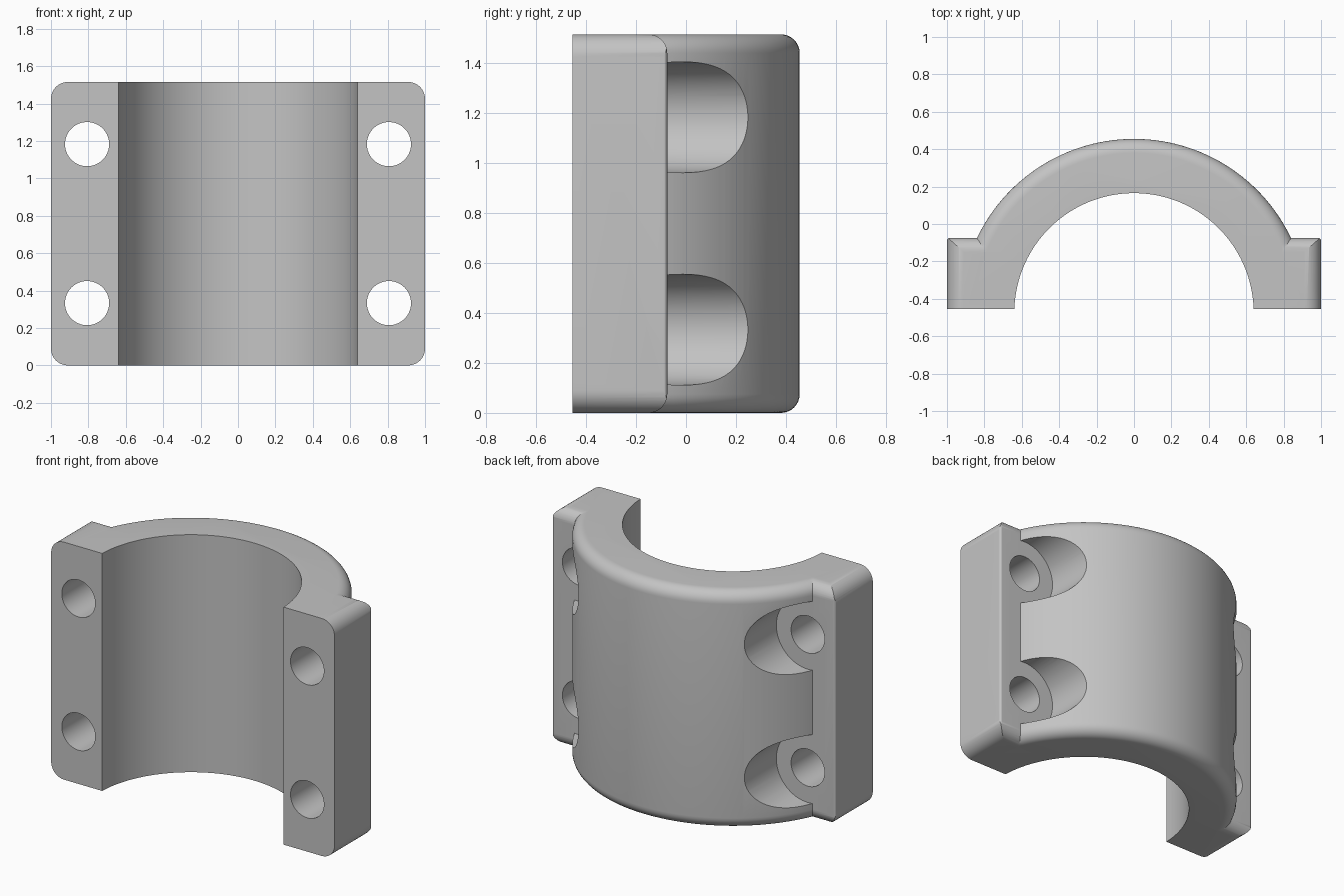
import bpy, bmesh
from math import sin, cos, pi
from mathutils import Matrix, Vector

cube = bpy.data.objects.get("Cube")
if cube:
    bpy.data.objects.remove(cube, do_unlink=True)

HEIGHT, FRONT, BACK = 1.515, -0.455, -0.075   # overall height, flange depth range
AXIS_Y, R_IN, R_OUT = -0.475, 0.64, 0.93      # bore axis and shell radii
BOLT_X, BOLT_Z = 0.807, (0.333, 1.183)

grey = bpy.data.materials.new("light_grey")
grey.use_nodes = True
grey.diffuse_color = (0.55, 0.55, 0.55, 1)
grey.node_tree.nodes["Principled BSDF"].inputs["Base Color"].default_value = (0.55, 0.55, 0.55, 1)


def finish(name, bm):
    bmesh.ops.recalc_face_normals(bm, faces=bm.faces)
    mesh = bpy.data.meshes.new(name)
    bm.to_mesh(mesh)
    bm.free()
    mesh.materials.append(grey)
    obj = bpy.data.objects.new(name, mesh)
    bpy.context.collection.objects.link(obj)
    return obj


def cylinder(name, radius, start, length, along_y=False, sides=64, fillet=0):
    """Cylinder from a start point along +z or +y, optionally with rounded rims."""
    bm = bmesh.new()
    bmesh.ops.create_cone(bm, cap_ends=True, segments=sides, radius1=radius,
                          radius2=radius, depth=length,
                          matrix=Matrix.Translation((0, 0, length / 2)))
    if fillet:
        rims = [e for e in bm.edges if abs(e.verts[0].co.z - e.verts[1].co.z) < 1e-5]
        bmesh.ops.bevel(bm, geom=rims, offset=fillet, segments=8, profile=0.5,
                        affect='EDGES')
    turn = Matrix.Rotation(-pi / 2, 4, 'X') if along_y else Matrix()
    bm.transform(Matrix.Translation(start) @ turn)
    return finish(name, bm)


def prism(name, axis, corners, low, high, steps=10):
    """Extrude a rectangle along an axis; corners are (u, v, radius), anticlockwise."""
    mid = [sum(c[i] for c in corners) / 4 for i in (0, 1)]
    bm = bmesh.new()
    ring = []
    for k, (u, v, r) in enumerate(corners):
        cu = u + (r if u < mid[0] else -r)
        cv = v + (r if v < mid[1] else -r)
        for i in range(steps + 1 if r else 1):
            a = pi + (k + i / steps) * pi / 2
            point = [cu + r * cos(a), cv + r * sin(a)]
            point.insert(axis, low)
            ring.append(bm.verts.new(point))
    face = bm.faces.new(ring)
    new = bmesh.ops.extrude_face_region(bm, geom=[face])["geom"]
    shift = Vector((0, 0, 0))
    shift[axis] = high - low
    bmesh.ops.translate(bm, vec=shift,
                        verts=[g for g in new if isinstance(g, bmesh.types.BMVert)])
    return finish(name, bm)


def combine(target, tool, operation):
    """Apply a boolean and discard the tool."""
    mod = target.modifiers.new("boolean", 'BOOLEAN')
    mod.operation, mod.object, mod.solver = operation, tool, 'EXACT'
    bpy.context.view_layer.objects.active = target
    bpy.ops.object.modifier_apply(modifier=mod.name)
    bpy.data.objects.remove(tool, do_unlink=True)


def rectangle(u0, u1, v0, v1, radii):
    return list(zip((u0, u1, u1, u0), (v0, v0, v1, v1), radii))


# Flange block: rounded front outline, filleted back edges
flange = prism("flange", 1, rectangle(-1, 1, 0, HEIGHT, [0.09] * 4), FRONT, BACK)
side = prism("side_outline", 0, rectangle(FRONT, BACK, 0, HEIGHT, (0, 0.075, 0.075, 0)), -1.2, 1.2)
plan = prism("plan_outline", 2, rectangle(-1, 1, FRONT, BACK, (0, 0, 0.015, 0.015)), -0.2, HEIGHT + 0.2)
combine(flange, side, 'INTERSECT')
combine(flange, plan, 'INTERSECT')

# Outer shell with rounded rims, trimmed at the split face
cap = cylinder("bearing_cap", R_OUT, (0, AXIS_Y, 0), HEIGHT, sides=160, fillet=0.075)
trim = prism("trim", 1, rectangle(-2, 2, -1, 3, [0] * 4), -2, FRONT + 0.05)
combine(cap, trim, 'DIFFERENCE')

# Bolt head recesses in the shell, ending flush with the flange
bolts = [(s * BOLT_X, z) for s in (-1, 1) for z in BOLT_Z]
for x, z in bolts:
    combine(cap, cylinder("recess", 0.222, (x, -0.2, z), 1, along_y=True), 'DIFFERENCE')
combine(cap, flange, 'UNION')

# Half-round bore and bolt holes
combine(cap, cylinder("bore", R_IN, (0, AXIS_Y, -0.5), HEIGHT + 1, sides=160), 'DIFFERENCE')
for x, z in bolts:
    combine(cap, cylinder("bolt_hole", 0.118, (x, -1, z), 2, along_y=True), 'DIFFERENCE')

# Smooth curved faces, keep machined edges crisp
bpy.ops.object.select_all(action='DESELECT')
cap.select_set(True)
bpy.context.view_layer.objects.active = cap
bpy.ops.object.shade_smooth_by_angle(angle=pi / 7)
